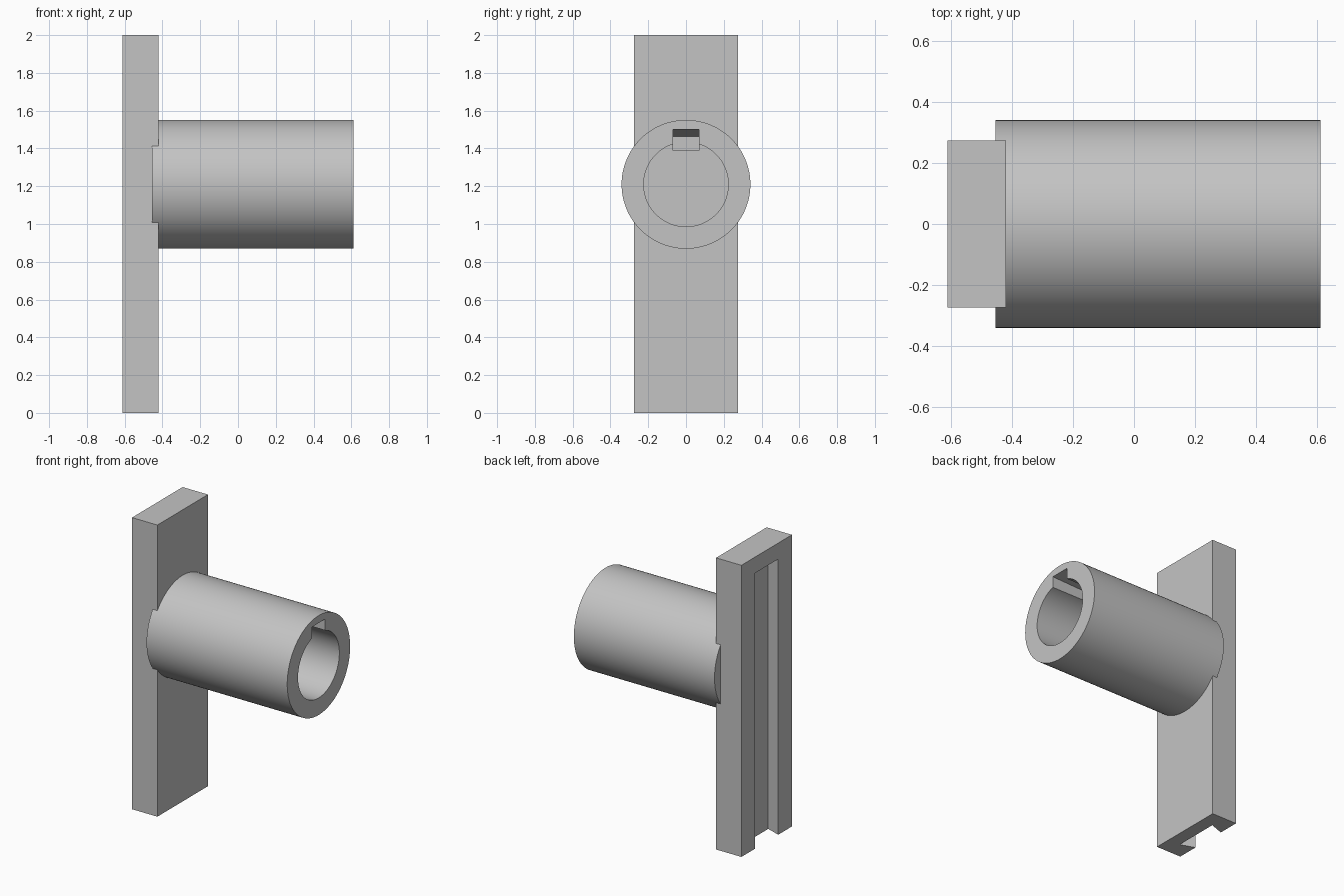
import bpy, bmesh, math
from mathutils import Matrix, Vector

cube = bpy.data.objects.get("Cube")
if cube:
    bpy.data.objects.remove(cube, do_unlink=True)

grey = bpy.data.materials.new("plain_grey")
grey.use_nodes = True
grey.diffuse_color = (0.55, 0.55, 0.55, 1)
grey.node_tree.nodes["Principled BSDF"].inputs["Base Color"].default_value = (0.55, 0.55, 0.55, 1)

AXIS_Z = 1.21


def finish(name, bm):
    bmesh.ops.recalc_face_normals(bm, faces=bm.faces)
    mesh = bpy.data.meshes.new(name)
    bm.to_mesh(mesh)
    bm.free()
    mesh.materials.append(grey)
    obj = bpy.data.objects.new(name, mesh)
    bpy.context.collection.objects.link(obj)
    return obj


def prism(name, profile, direction):
    """Extrude a closed 3D profile along a direction."""
    bm = bmesh.new()
    face = bm.faces.new([bm.verts.new(p) for p in profile])
    new = bmesh.ops.extrude_face_region(bm, geom=[face])["geom"]
    moved = [v for v in new if isinstance(v, bmesh.types.BMVert)]
    bmesh.ops.translate(bm, verts=moved, vec=Vector(direction))
    return finish(name, bm)


def x_cylinder(name, radius, x0, x1):
    bm = bmesh.new()
    place = Matrix.Translation(((x0 + x1) / 2, 0, AXIS_Z)) @ Matrix.Rotation(math.pi / 2, 4, "Y")
    bmesh.ops.create_cone(bm, cap_ends=True, segments=128, radius1=radius,
                          radius2=radius, depth=x1 - x0, matrix=place)
    return finish(name, bm)


def cut(target, cutter):
    cutter.hide_render = True
    mod = target.modifiers.new("cut", "BOOLEAN")
    mod.operation = "DIFFERENCE"
    mod.solver = "EXACT"
    mod.object = cutter
    bpy.context.view_layer.objects.active = target
    bpy.ops.object.modifier_apply(modifier=mod.name)


# Upright plate
BACK, FRONT, HALF = -0.612, -0.42, 0.274
plate = prism("mounting_plate",
              [(BACK, -HALF, 0), (FRONT, -HALF, 0), (FRONT, HALF, 0), (BACK, HALF, 0)],
              (0, 0, 2))

# Dovetail slot in the back, open at the bottom and closed near the top
mouth, floor, depth = 0.125, 0.16, 0.1
over = 0.05
lip = mouth - (floor - mouth) * over / depth
slot = prism("slot_cutter",
             [(BACK - over, -lip, -0.1), (BACK + depth, -floor, -0.1),
              (BACK + depth, floor, -0.1), (BACK - over, lip, -0.1)],
             (0, 0, 1.99))
cut(plate, slot)

# Hollow barrel, seated slightly into the plate
barrel = x_cylinder("barrel", 0.341, -0.455, 0.612)
bore = x_cylinder("bore_cutter", 0.224, -0.6, 0.8)
cut(barrel, bore)

# Tapered keyway above the bore, ending in a shallow pocket in the plate
key = prism("keyway_cutter",
            [(-0.456, -0.07, 1.39), (0.7, -0.07, 1.39),
             (0.7, -0.07, 1.503), (-0.456, -0.07, 1.46)],
            (0, 0.14, 0))
cut(barrel, key)
cut(plate, key)

for helper in (slot, bore, key):
    bpy.data.objects.remove(helper, do_unlink=True)

# Smooth the round walls, keep the edges crisp
bpy.ops.object.select_all(action="DESELECT")
for obj in (plate, barrel):
    obj.select_set(True)
bpy.context.view_layer.objects.active = barrel
bpy.ops.object.shade_smooth_by_angle(angle=math.radians(30))
